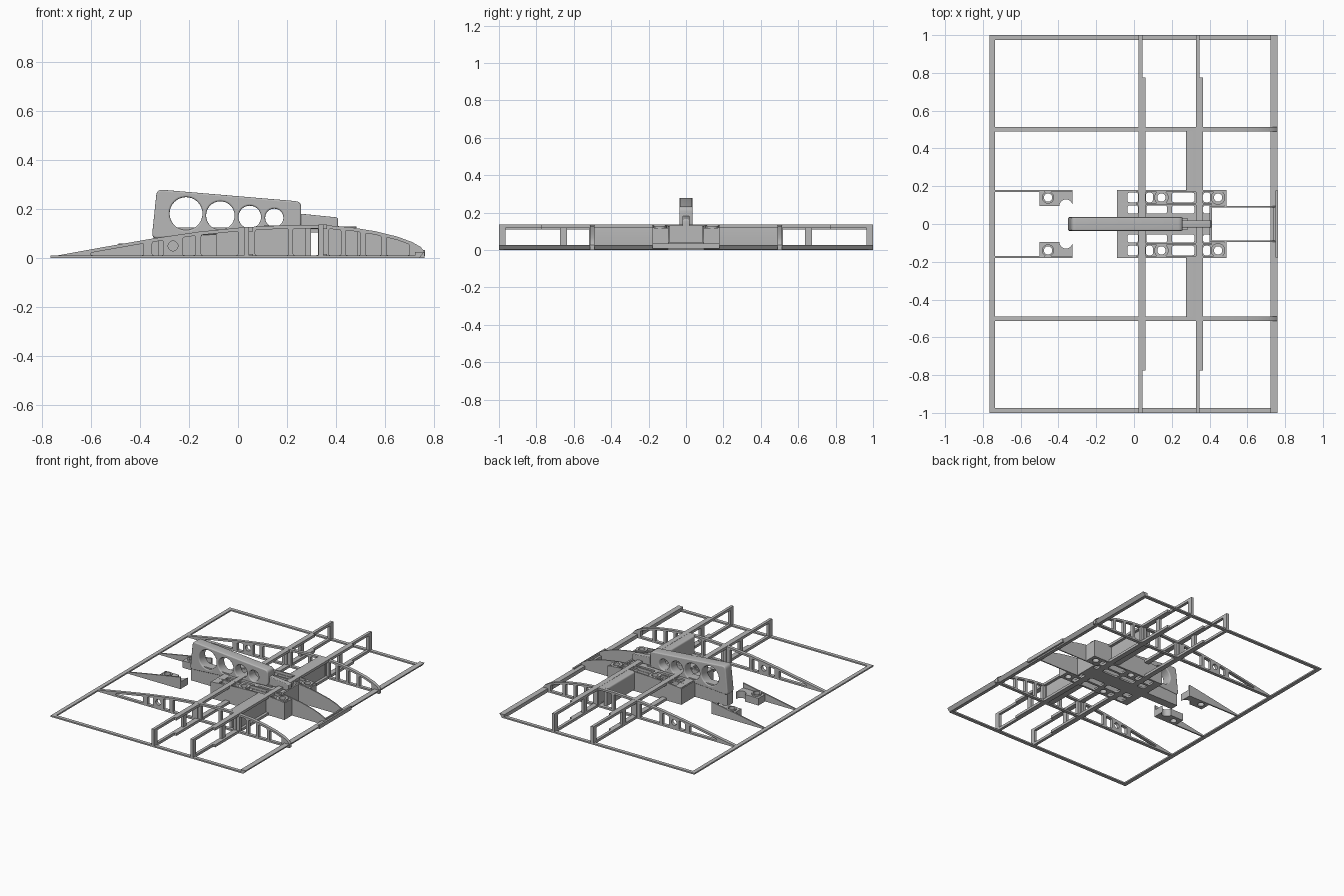
import bpy
from math import cos, sin, pi, radians

cube = bpy.data.objects.get("Cube")
if cube:
    bpy.data.objects.remove(cube, do_unlink=True)

GREY = (0.48, 0.48, 0.48, 1)
mat = bpy.data.materials.new("matte grey")
mat.use_nodes = True
mat.diffuse_color = GREY
bsdf = next(n for n in mat.node_tree.nodes if n.type == 'BSDF_PRINCIPLED')
bsdf.inputs["Base Color"].default_value = GREY
bsdf.inputs["Roughness"].default_value = 0.7

# Upper surface of the wing section
TOP = [(-0.765, 0.006), (-0.55, 0.045), (-0.35, 0.08), (-0.16, 0.108), (0.02, 0.126),
       (0.2, 0.135), (0.34, 0.136), (0.46, 0.126), (0.56, 0.11), (0.65, 0.088),
       (0.71, 0.066), (0.745, 0.046), (0.76, 0.028)]


def top(x):
    for (a, za), (b, zb) in zip(TOP, TOP[1:]):
        if x <= b:
            return za + (zb - za) * (x - a) / (b - a)
    return TOP[-1][1]


def section(x0, x1, z0=0.0, drop=0.0):
    """Closed outline between height z0 and the upper surface."""
    mid = [p[0] for p in TOP if x0 < p[0] < x1]
    return [(x0, z0), (x1, z0)] + [(x, top(x) - drop) for x in [x1] + mid[::-1] + [x0]]


def rect(x0, x1, y0, y1):
    return [(x0, y0), (x1, y0), (x1, y1), (x0, y1)]


def circle(cx, cy, r, n=28):
    return [(cx + r * cos(2 * pi * i / n), cy + r * sin(2 * pi * i / n)) for i in range(n)]


def rounded(pts, r, steps=4):
    """Soften each corner of an outline."""
    out = []
    for i, (x, y) in enumerate(pts):
        ends = []
        for px, py in (pts[i - 1], pts[(i + 1) % len(pts)]):
            d = ((px - x) ** 2 + (py - y) ** 2) ** 0.5
            ends.append((x + (px - x) * r / d, y + (py - y) * r / d))
        (ax, ay), (bx, by) = ends
        for k in range(steps + 1):
            t = k / steps
            u = 1 - t
            out.append((u * u * ax + 2 * u * t * x + t * t * bx,
                        u * u * ay + 2 * u * t * y + t * t * by))
    return out


def mirror(pts):
    return [(x, -y) for x, y in pts]


def slab(name, outlines, lo, hi, axis='Z', bevel=0.0):
    """Extrude outlines (first solid, rest holes) from lo to hi along an axis."""
    cu = bpy.data.curves.new(name, 'CURVE')
    cu.dimensions = '2D'
    cu.fill_mode = 'BOTH'
    cu.extrude = (hi - lo) / 2 - bevel
    cu.bevel_depth = bevel
    cu.bevel_resolution = 3
    cu.offset = -bevel
    for pts in outlines:
        s = cu.splines.new('POLY')
        s.points.add(len(pts) - 1)
        for p, (x, y) in zip(s.points, pts):
            p.co = (x, y, 0, 1)
        s.use_cyclic_u = True
    tmp = bpy.data.objects.new(name, cu)
    bpy.context.collection.objects.link(tmp)
    dg = bpy.context.evaluated_depsgraph_get()
    me = bpy.data.meshes.new_from_object(tmp.evaluated_get(dg))
    bpy.data.objects.remove(tmp, do_unlink=True)
    ob = bpy.data.objects.new(name, me)
    bpy.context.collection.objects.link(ob)
    me.materials.clear()
    me.materials.append(mat)
    mid = (lo + hi) / 2
    if axis == 'Y':
        ob.rotation_euler.x = radians(90)
        ob.location.y = mid
    else:
        ob.location.z = mid
    bpy.ops.object.select_all(action='DESELECT')
    ob.select_set(True)
    bpy.context.view_layer.objects.active = ob
    bpy.ops.object.shade_smooth_by_angle(angle=radians(35))
    return ob


def box(name, x0, x1, y0, y1, z0, z1):
    return slab(name, [rect(x0, x1, y0, y1)], z0, z1)


# Outer frame: trailing strip, tip strips, wedge-shaped leading edge
box("trailing_edge", -0.765, -0.737, -1, 1, 0, 0.01)
slab("leading_edge", [[(0.722, 0), (0.742, 0.003), (0.76, 0.026), (0.722, 0.026)]], -1, 1, 'Y')

SIDES = (("left", 1), ("right", -1))
BAYS = [(-0.6, -0.385), (-0.15, 0.0), (0.07, 0.205), (0.225, 0.327), (0.37, 0.42),
        (0.44, 0.5), (0.52, 0.585), (0.605, 0.7)]
ring = circle(-0.265, 0.05, 0.02)

for side, s in SIDES:
    def span(a, b):
        return sorted((s * a, s * b))

    box("tip_strip_" + side, -0.75, 0.74, *span(0.975, 1), 0, 0.01)

    # Truss rib with lightening bays and a ringed disc
    holes = [rounded(section(a, b, 0.012, 0.014), 0.006, 2) for a, b in BAYS]
    holes += [rounded(section(-0.35, -0.305, 0.012, 0.014), 0.006, 2),
              rounded(section(-0.225, -0.175, 0.012, 0.014), 0.006, 2), ring]
    slab("rib_" + side, [section(-0.765, 0.76)] + holes, *span(0.49, 0.513), 'Y')

    # Spar caps, doublers and posts
    for label, x, h in (("rear", 0.025, 0.127), ("front", 0.328, 0.137)):
        for y in (0.982, 0.655, 0.5):
            box(f"{label}_spar_post_{side}", x, x + 0.02, *span(y - 0.018, y + 0.018), 0, h - 0.01)
        for z0, z1 in ((0, 0.018), (h - 0.018, h)):
            box(f"{label}_spar_cap_{side}", x, x + 0.02, *span(0, 1), z0, z1)
            box(f"{label}_spar_doubler_{side}", x + 0.02, x + 0.036, *span(0, 0.775), z0, z1)

    # Hollow joiner tube between the centre box and the rib
    slab("joiner_tube_" + side, [rounded(rect(0.275, 0.345, 0.006, 0.136), 0.012),
                                 rect(0.298, 0.33, 0.012, 0.13)], *span(0.175, 0.49), 'Y')

    # Centre box side wall, inner rails and end walls
    slab("box_wall_" + side, [section(-0.09, 0.49), rect(0.298, 0.33, 0.012, 0.124)],
         *span(0.17, 0.18), 'Y')
    slab("box_rail_" + side, [section(-0.09, 0.41), rect(0.298, 0.33, 0.012, 0.124)],
         *span(0.1, 0.112), 'Y')
    box("box_rear_wall_" + side, -0.09, -0.078, *span(0.03, 0.178), 0, 0.112)
    box("box_front_wall_" + side, 0.478, 0.49, *span(0.095, 0.178), 0, 0.118)
    for x in (0.145, 0.445):
        slab("bolt_boss_" + side, [circle(x, s * 0.14, 0.038), circle(x, s * 0.14, 0.022)],
             0, top(x) + 0.002)

    # Thin nose cheek running forward to the leading edge
    slab("nose_cheek_" + side, [section(0.4, 0.75)], *span(0.088, 0.096), 'Y')

    # Tail bracket: wedge wall plus a notched block with a bolt hole
    slab("tail_wall_" + side, [section(-0.745, -0.325)], *span(0.17, 0.18), 'Y')
    notch = [(-0.36 + 0.035 * cos(a), 0.095 + 0.035 * sin(a))
             for a in [pi - pi * i / 10 for i in range(11)]]
    block = [(-0.5, 0.172), (-0.5, 0.095)] + notch + [(-0.325, 0.172)]
    hole = circle(-0.455, 0.14, 0.022)
    if s < 0:
        block, hole = mirror(block), mirror(hole)
    slab("tail_block_" + side, [block, hole], 0, 0.05)
    slab("tail_boss_" + side, [circle(-0.455, s * 0.14, 0.032), hole], 0.04, 0.06)

# Slotted floor and deck of the centre box
SLOTS = [(-0.035, 0.022, 0.055, 0.098), (0.065, 0.175, 0.055, 0.098), (0.2, 0.32, 0.055, 0.098),
         (0.366, 0.403, 0.055, 0.098), (-0.035, 0.022, 0.115, 0.166), (0.064, 0.1, 0.115, 0.166),
         (0.2, 0.32, 0.115, 0.166), (0.366, 0.403, 0.115, 0.166)]
plan = [(-0.085, -0.175), (0.485, -0.175), (0.485, -0.097), (0.41, -0.097),
        (0.41, 0.097), (0.485, 0.097), (0.485, 0.175), (-0.085, 0.175)]
cuts = [rounded(rect(*r), 0.012, 3) for r in SLOTS]
cuts += [circle(x, 0.14, 0.022) for x in (0.145, 0.445)]
cuts += [mirror(c) for c in cuts]
slab("box_floor", [plan] + cuts, 0, 0.012)
slab("box_deck", [plan] + cuts, 0.105, 0.117)
box("box_nose_wall", 0.4, 0.412, -0.096, 0.096, 0, 0.131)
box("nose_cross_wall", 0.738, 0.748, -0.09, 0.09, 0, 0.042)
box("nose_lip", 0.75, 0.762, -0.178, 0.178, 0.008, 0.034)

# Central keel and upright fin handle with round openings
slab("keel", [rect(-0.345, 0.285, 0, 0.125)], -0.03, 0.03, 'Y')
fin = rounded([(-0.352, 0.08), (0.258, 0.12), (0.258, 0.231), (-0.331, 0.281)], 0.024)
openings = [circle(x, z, r, 40) for x, z, r in
            ((-0.212, 0.182, 0.067), (-0.072, 0.174, 0.058), (0.048, 0.168, 0.046), (0.148, 0.165, 0.037))]
slab("fin_handle", [fin] + openings, -0.036, 0.036, 'Y', 0.007)
slab("fin_front_tab", [rounded([(0.23, 0.12), (0.408, 0.12), (0.408, 0.166), (0.23, 0.184)], 0.01)],
     -0.019, 0.019, 'Y', 0.005)
